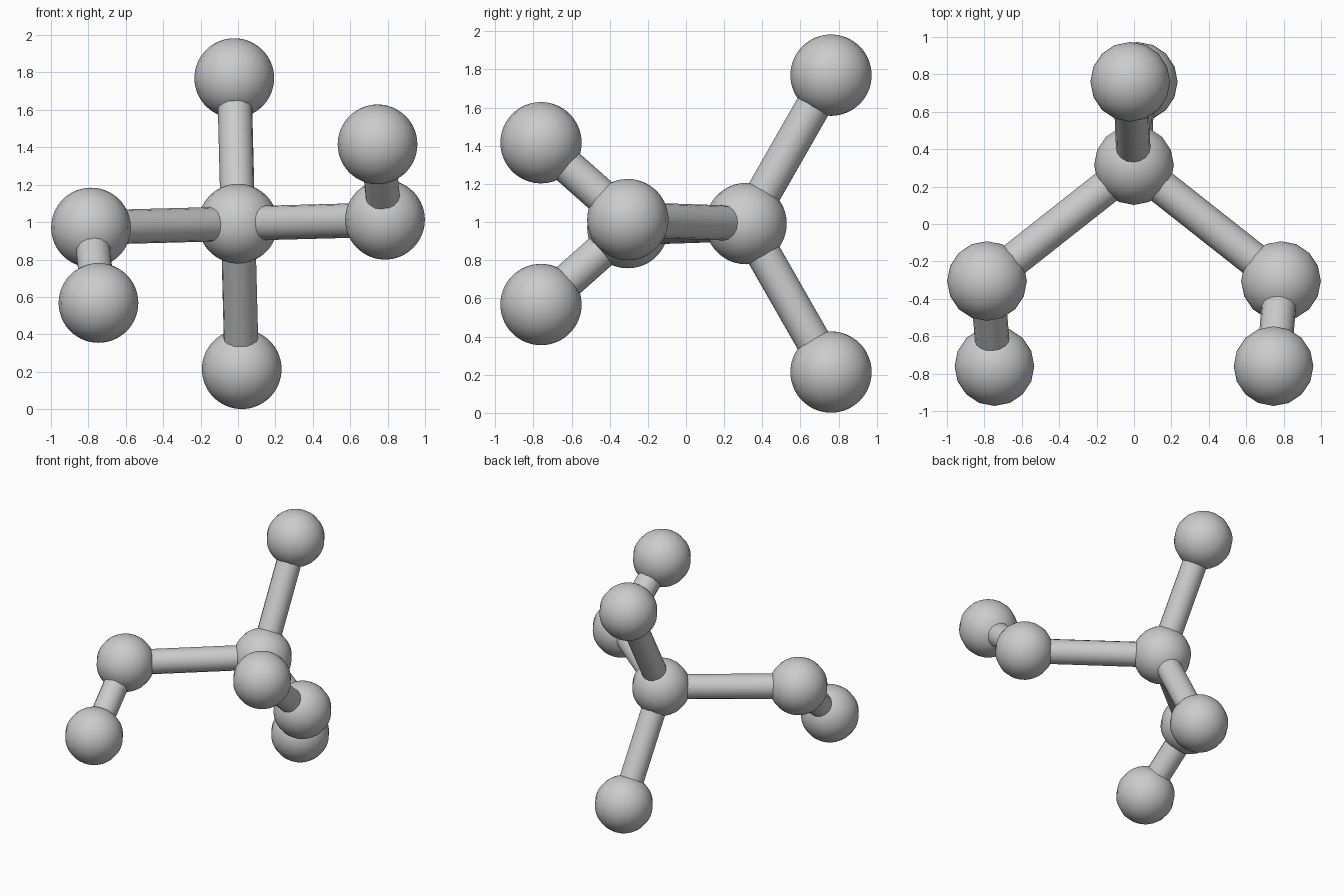
import bpy
from mathutils import Vector

cube = bpy.data.objects.get("Cube")
if cube:
    bpy.data.objects.remove(cube, do_unlink=True)

BALL_RADIUS = 0.213
ROD_RADIUS = 0.092
MID_Z = 0.992

grey = bpy.data.materials.new("light grey")
grey.use_nodes = True
grey.diffuse_color = (0.6, 0.6, 0.6, 1)
grey.node_tree.nodes["Principled BSDF"].inputs["Base Color"].default_value = (0.6, 0.6, 0.6, 1)


def finish(name):
    obj = bpy.context.object
    obj.name = name
    obj.data.materials.append(grey)
    bpy.ops.object.shade_smooth_by_angle()
    return obj


def ball(name, centre):
    bpy.ops.mesh.primitive_uv_sphere_add(segments=16, ring_count=32,
                                         radius=BALL_RADIUS, location=centre)
    finish(name)


def rod(name, start, end):
    span = end - start
    bpy.ops.mesh.primitive_cylinder_add(vertices=16, radius=ROD_RADIUS,
                                        depth=span.length, location=(start + end) / 2)
    obj = finish(name)
    obj.rotation_mode = 'QUATERNION'
    obj.rotation_quaternion = span.to_track_quat('Z', 'Y')


# Central ball
centre = Vector((0, 0.315, MID_Z))
ball("centre_ball", centre)

# Half turn about the depth axis repeats each arm on the other side
for side, turn in (("left", 1), ("right", -1)):
    def place(x, y, height):
        return Vector((turn * x, y, MID_Z + turn * height))

    elbow = place(0.786, -0.305, 0.021)
    tip = place(0.746, -0.76, 0.424)
    end = place(-0.02, 0.76, 0.778)
    vertical = "upper" if turn > 0 else "lower"

    # Bent side arm
    ball(side + "_elbow_ball", elbow)
    ball(side + "_tip_ball", tip)
    rod(side + "_arm_rod", centre, elbow)
    rod(side + "_tip_rod", elbow, tip)

    # Straight rear arm
    ball(vertical + "_rear_ball", end)
    rod(vertical + "_rear_rod", centre, end)
